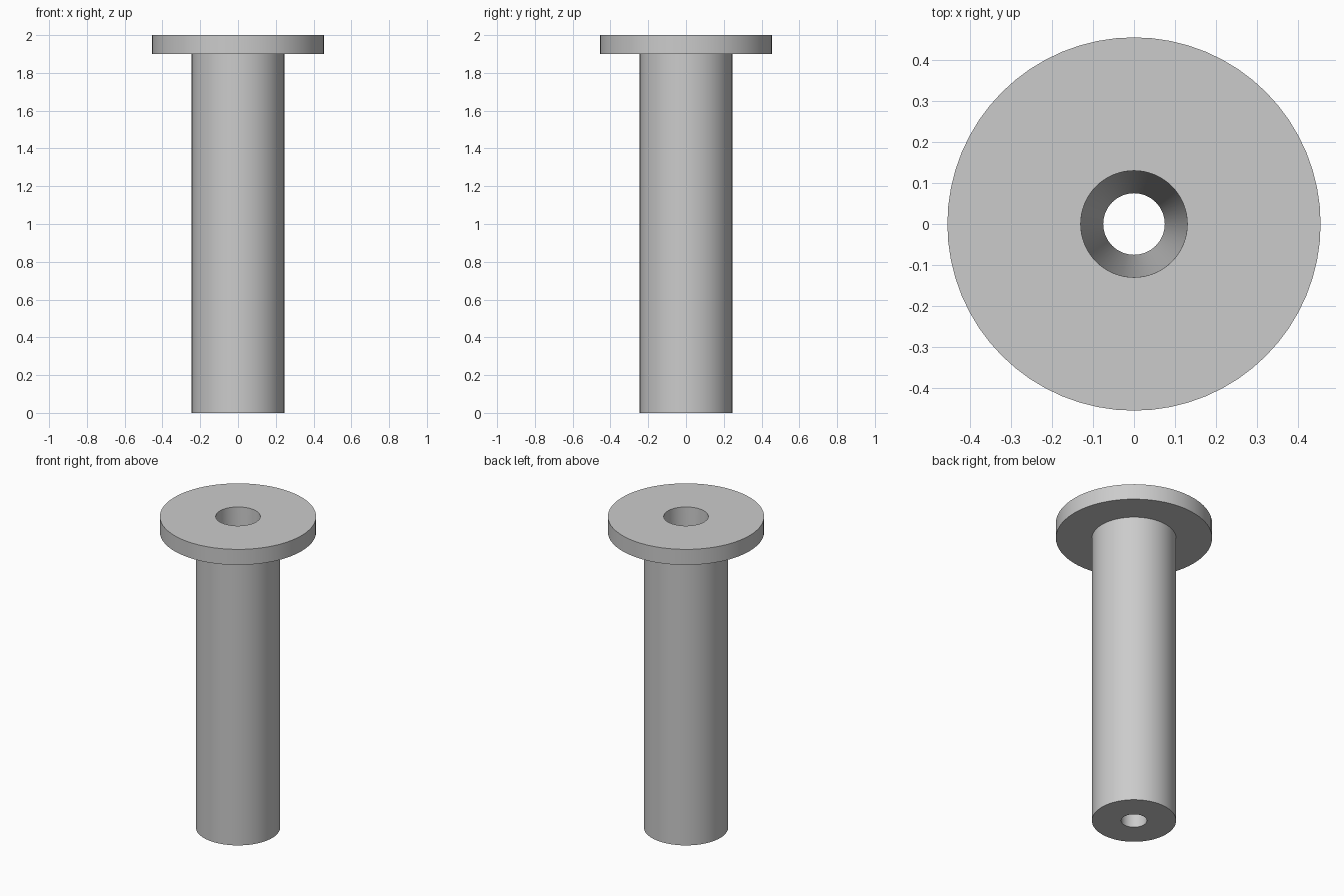
import bpy
import bmesh
from math import radians, tau

cube = bpy.data.objects.get("Cube")
if cube:
    bpy.data.objects.remove(cube, do_unlink=True)

# Single grey finish
GREY = (0.6, 0.6, 0.6, 1.0)
grey = bpy.data.materials.new("plain grey")
grey.use_nodes = True
grey.diffuse_color = GREY
grey.node_tree.nodes["Principled BSDF"].inputs["Base Color"].default_value = GREY


def lathe(name, profile, segments=64):
    """Spin a closed (radius, height) profile around the z axis."""
    bm = bmesh.new()
    verts = [bm.verts.new((r, 0, z)) for r, z in profile]
    edges = [bm.edges.new((a, b)) for a, b in zip(verts, verts[1:] + verts[:1])]
    bmesh.ops.spin(bm, geom=verts + edges, cent=(0, 0, 0), axis=(0, 0, 1),
                   angle=tau, steps=segments, use_duplicate=False)
    bmesh.ops.remove_doubles(bm, verts=bm.verts[:], dist=0.0001)
    bmesh.ops.recalc_face_normals(bm, faces=bm.faces[:])
    mesh = bpy.data.meshes.new(name)
    bm.to_mesh(mesh)
    bm.free()
    mesh.materials.append(grey)
    obj = bpy.data.objects.new(name, mesh)
    bpy.context.collection.objects.link(obj)
    bpy.ops.object.select_all(action="DESELECT")
    obj.select_set(True)
    bpy.context.view_layer.objects.active = obj
    bpy.ops.object.shade_smooth_by_angle(angle=radians(30))
    return obj


# Flanged sleeve: straight shaft, flat top flange, bore tapering to the bottom
bore_top, bore_bottom = 0.13, 0.075
shaft, flange = 0.245, 0.455
lathe("flanged_sleeve", [
    (bore_bottom, 0), (shaft, 0), (shaft, 1.9),
    (flange, 1.9), (flange, 2), (bore_top, 2),
])
